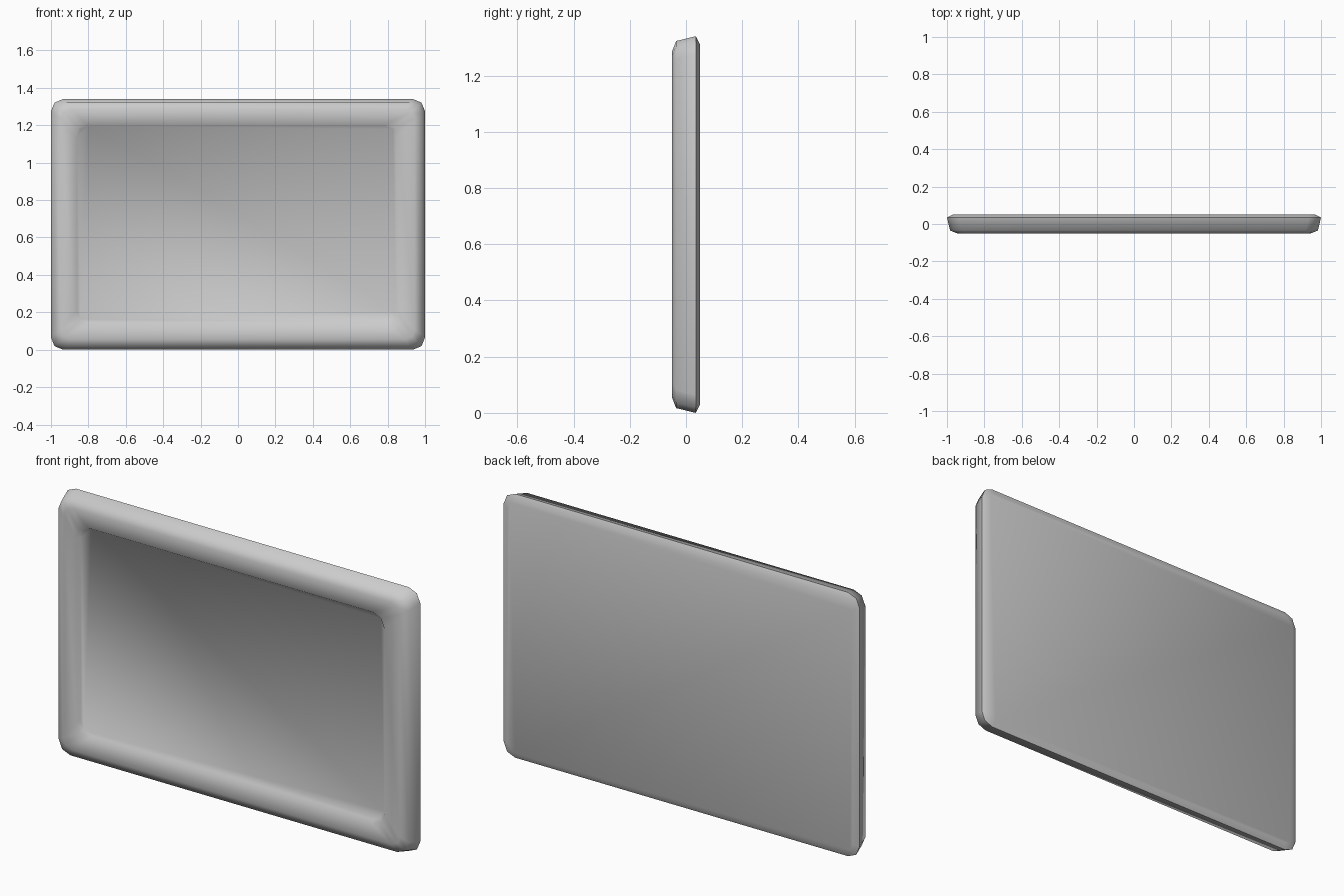
import bpy, bmesh, math

if "Cube" in bpy.data.objects:
    bpy.data.objects.remove(bpy.data.objects["Cube"])

HALF_W, HEIGHT = 1.0, 1.34
MID_Z = HEIGHT / 2


def ring(bm, x0, x1, half_h, y, r, segs=2):
    """Rounded rectangle loop in the xz plane."""
    verts = []
    corners = [(x1 - r, half_h - r), (x0 + r, half_h - r),
               (x0 + r, r - half_h), (x1 - r, r - half_h)]
    for i, (cx, cz) in enumerate(corners):
        for k in range(segs + 1):
            a = math.pi / 2 * (i + k / segs)
            verts.append(bm.verts.new((cx + r * math.cos(a), y,
                                       MID_Z + cz + r * math.sin(a))))
    return verts


def bridge(bm, a, b):
    n = len(a)
    for i in range(n):
        j = (i + 1) % n
        bm.faces.new((a[i], a[j], b[j], b[i]))


def finish(bm, name, angle):
    bmesh.ops.recalc_face_normals(bm, faces=bm.faces)
    me = bpy.data.meshes.new(name)
    bm.to_mesh(me)
    bm.free()
    ob = bpy.data.objects.new(name, me)
    bpy.context.collection.objects.link(ob)
    bpy.ops.object.select_all(action='DESELECT')
    ob.select_set(True)
    bpy.context.view_layer.objects.active = ob
    bpy.ops.object.shade_smooth_by_angle(angle=math.radians(angle))


# Display body: back plate, tapered rim, front bezel, recessed screen
bm = bmesh.new()
profile = [(0.030, 0.050, 0.045), (0.0, 0.035, 0.065),
           (0.017, -0.035, 0.065), (0.055, -0.050, 0.05)]
loops = [ring(bm, -HALF_W + d, HALF_W - d, MID_Z - d, y, r)
         for d, y, r in profile]
# Inner lip of the bezel, then the screen border
loops.append(ring(bm, -0.873, 0.857, 0.537, -0.050, 0.065))
loops.append(ring(bm, -0.860, 0.845, 0.525, -0.034, 0.06))
for a, b in zip(loops, loops[1:]):
    bridge(bm, a, b)
bm.faces.new(loops[0])
bm.faces.new(loops[-1])
finish(bm, "display_panel", 65)
